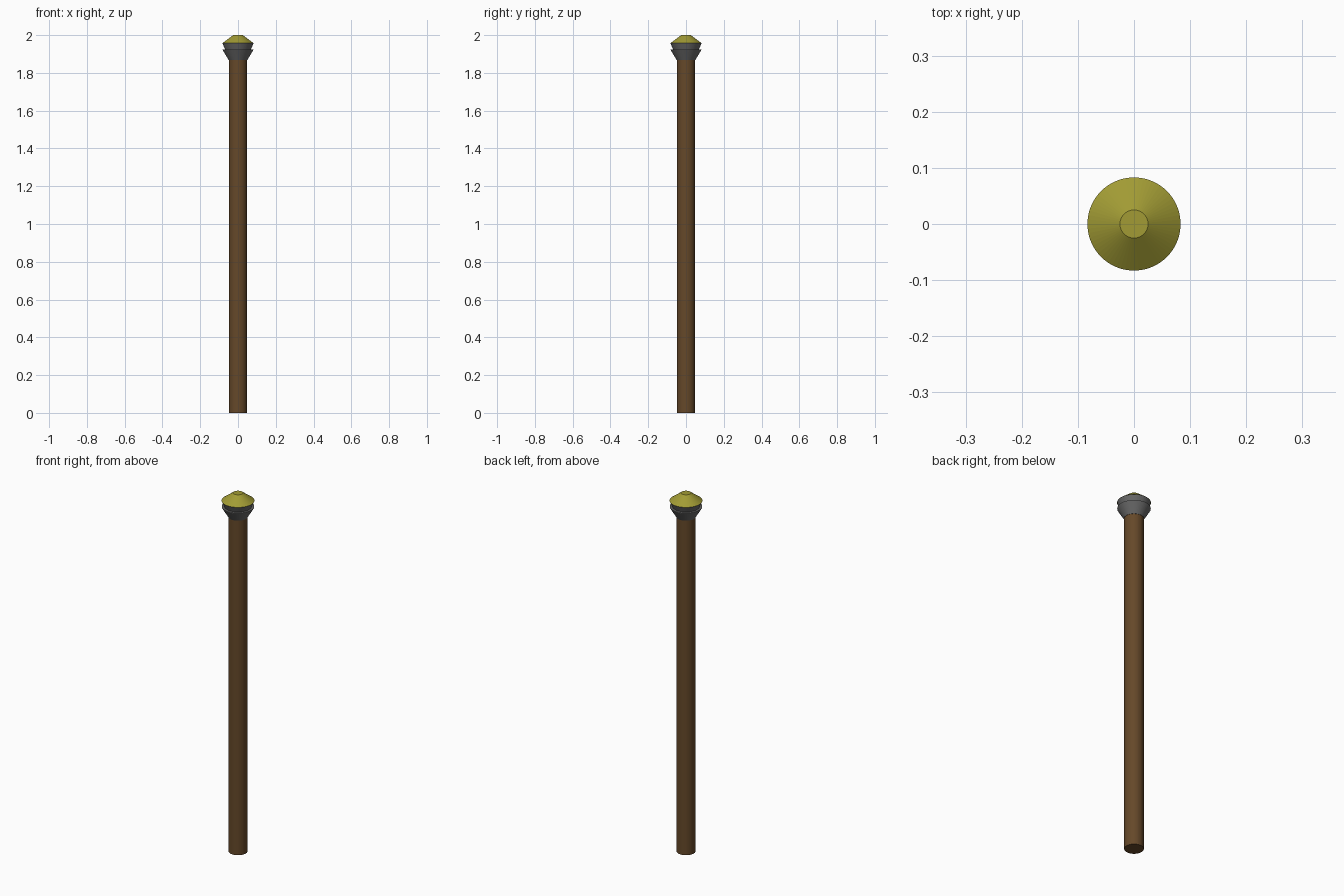
import bpy, bmesh, math

if "Cube" in bpy.data.objects:
    bpy.data.objects.remove(bpy.data.objects["Cube"])

SIDES = 64


def paint(name, rgb):
    mat = bpy.data.materials.new(name)
    mat.diffuse_color = (*rgb, 1.0)
    mat.use_nodes = True
    mat.node_tree.nodes["Principled BSDF"].inputs["Base Color"].default_value = mat.diffuse_color
    return mat


def lathe(name, profile, mat):
    """Closed turned solid from (radius, height) pairs, bottom to top."""
    bm = bmesh.new()
    rings = []
    for r, z in profile:
        rings.append([bm.verts.new((r * math.cos(2 * math.pi * i / SIDES),
                                    r * math.sin(2 * math.pi * i / SIDES), z))
                      for i in range(SIDES)])
    for low, high in zip(rings, rings[1:]):
        for i in range(SIDES):
            j = (i + 1) % SIDES
            bm.faces.new((low[i], low[j], high[j], high[i]))
    bm.faces.new(rings[0][::-1])
    bm.faces.new(rings[-1])
    mesh = bpy.data.meshes.new(name)
    bm.to_mesh(mesh)
    bm.free()
    mesh.materials.append(mat)
    obj = bpy.data.objects.new(name, mesh)
    bpy.context.collection.objects.link(obj)
    return obj


wood = paint("brown wood", (0.13, 0.065, 0.022))
metal = paint("dark metal", (0.14, 0.14, 0.14))
gold = paint("yellow cap", (0.36, 0.33, 0.035))

# Long wooden shaft
lathe("shaft", [(0.048, 0.0), (0.048, 1.87)], wood)

# Two-tier flared collar
lathe("collar", [(0.049, 1.867), (0.082, 1.922), (0.082, 1.925),
                 (0.069, 1.925), (0.082, 1.957)], metal)

# Truncated cone cap
lathe("cap", [(0.083, 1.957), (0.025, 2.0)], gold)
